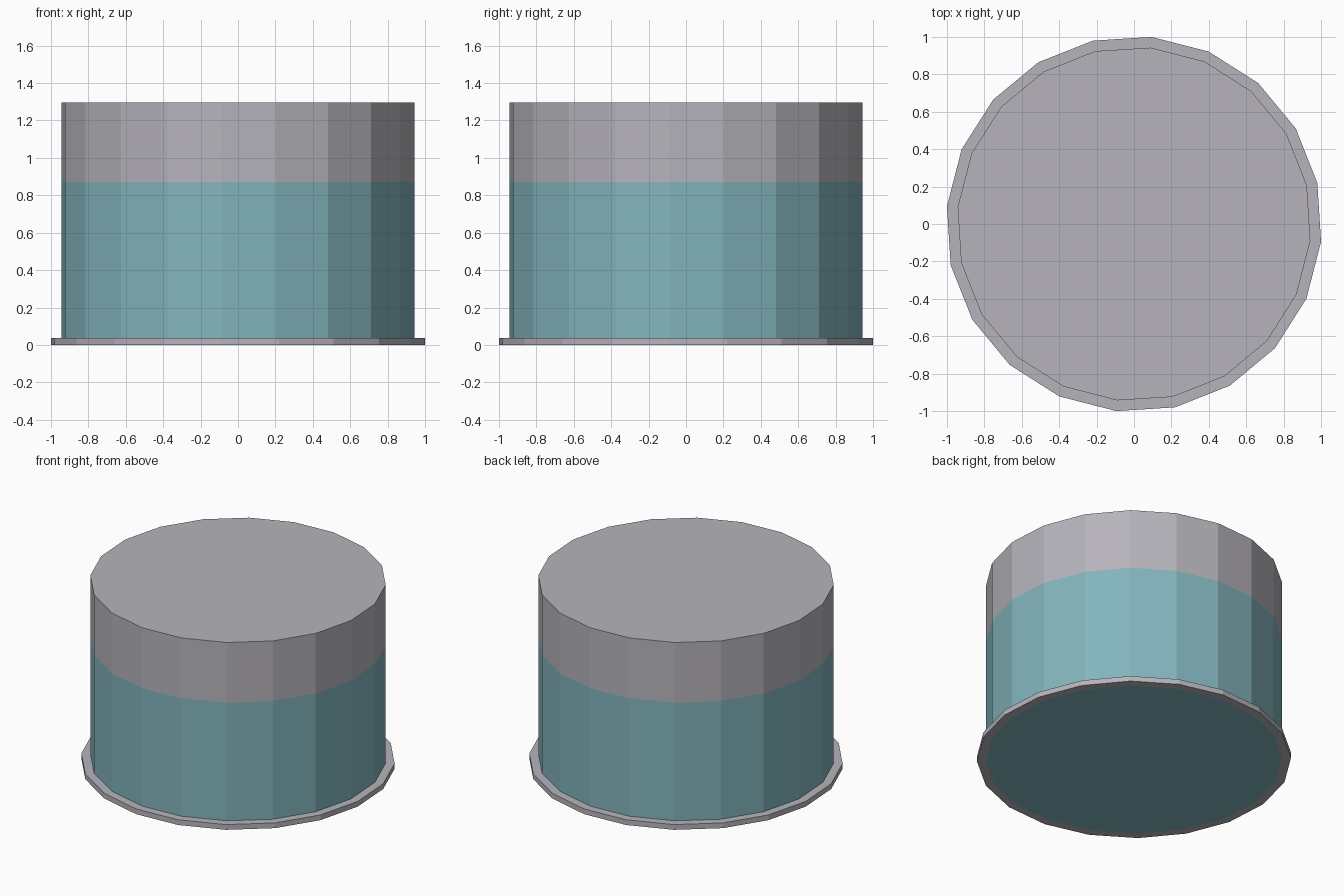
import bpy, bmesh, math

if "Cube" in bpy.data.objects:
    bpy.data.objects.remove(bpy.data.objects["Cube"])

SIDES = 20
OFFSET = math.radians(12.6)


def material(name, rgb):
    m = bpy.data.materials.new(name)
    lin = [c / 12.92 if c <= 0.04045 else ((c + 0.055) / 1.055) ** 2.4
           for c in (v / 255 for v in rgb)]
    m.diffuse_color = (*lin, 1)
    m.use_nodes = True
    m.node_tree.nodes["Principled BSDF"].inputs["Base Color"].default_value = m.diffuse_color
    return m


grey = material("warm grey", (182, 180, 187))
teal = material("dusty teal", (131, 181, 189))


def ring(bm, radius, z):
    return [bm.verts.new((radius * math.cos(OFFSET + math.tau * i / SIDES),
                          radius * math.sin(OFFSET + math.tau * i / SIDES), z))
            for i in range(SIDES)]


def bridge(bm, a, b, mat=0):
    for i in range(SIDES):
        j = (i + 1) % SIDES
        bm.faces.new((a[i], a[j], b[j], b[i])).material_index = mat


def finish(bm, name, mats):
    bmesh.ops.recalc_face_normals(bm, faces=bm.faces)
    me = bpy.data.meshes.new(name)
    bm.to_mesh(me)
    bm.free()
    for m in mats:
        me.materials.append(m)
    bpy.context.collection.objects.link(bpy.data.objects.new(name, me))


# Drum body: teal lower part and base, grey upper band and lid
bm = bmesh.new()
low, mid, top = (ring(bm, 0.947, z) for z in (0, 0.87, 1.295))
bridge(bm, low, mid, 1)
bridge(bm, mid, top, 0)
bm.faces.new(low[::-1]).material_index = 1
bm.faces.new(top)
finish(bm, "drum_body", [grey, teal])

# Thin flange around the foot
bm = bmesh.new()
rings = [ring(bm, r, z) for r, z in
         ((0.947, 0), (1.0045, 0), (1.0045, 0.037), (0.947, 0.037))]
for k in range(4):
    bridge(bm, rings[k], rings[(k + 1) % 4])
finish(bm, "base_flange", [grey])
